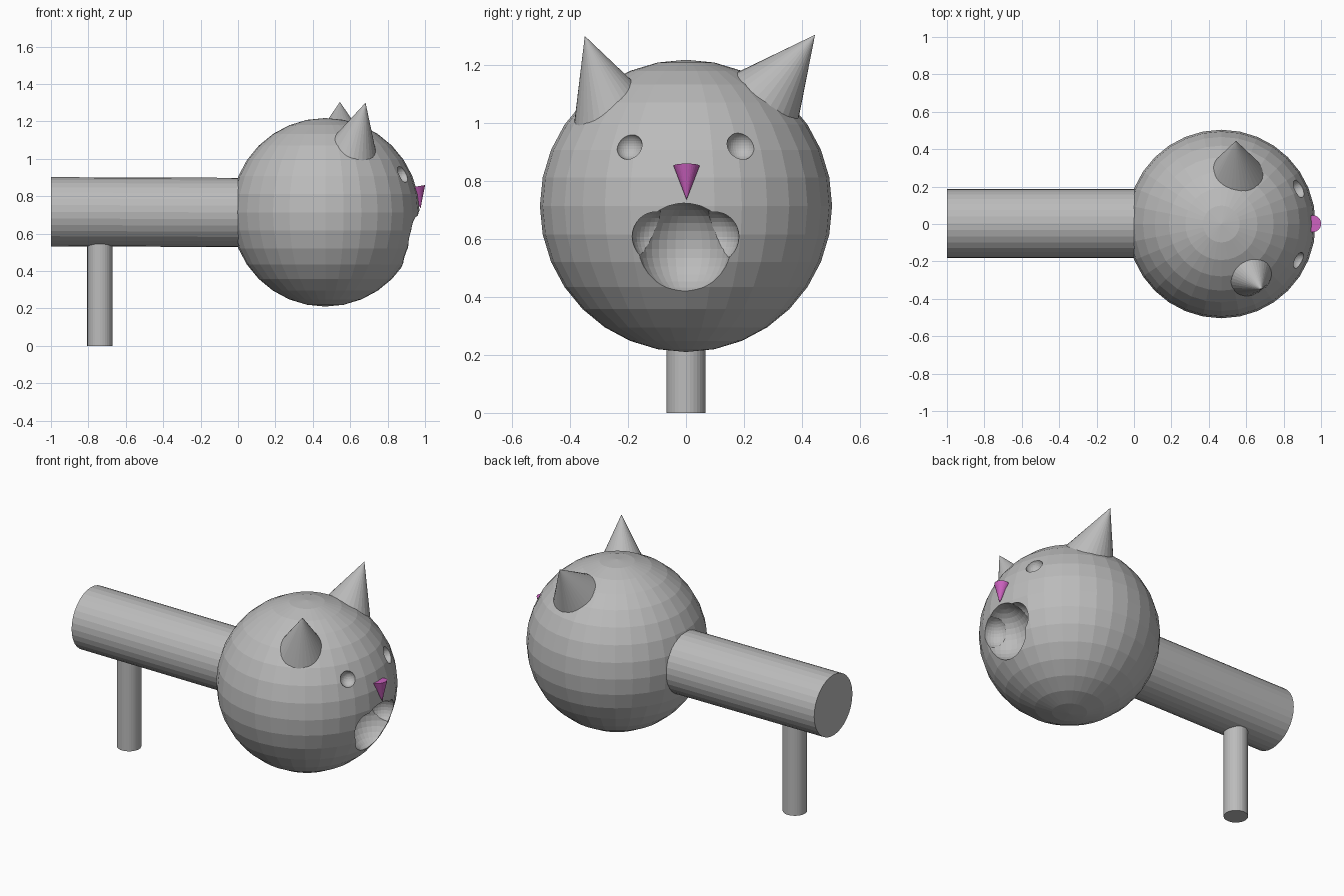
import bpy
from mathutils import Vector

if "Cube" in bpy.data.objects:
    bpy.data.objects.remove(bpy.data.objects["Cube"])


def make_material(name, color):
    mat = bpy.data.materials.new(name)
    mat.diffuse_color = (*color, 1)
    mat.use_nodes = True
    mat.node_tree.nodes["Principled BSDF"].inputs["Base Color"].default_value = mat.diffuse_color
    return mat


grey = make_material("grey", (0.5, 0.5, 0.5))
pink = make_material("pink", (0.6, 0.12, 0.52))


def finish(name, mat):
    obj = bpy.context.object
    obj.name = name
    obj.data.materials.append(mat)
    return obj


def sphere(name, center, radius):
    bpy.ops.mesh.primitive_uv_sphere_add(segments=32, ring_count=16, radius=radius, location=center)
    return finish(name, grey)


def cylinder(name, start, end, radius):
    a, b = Vector(start), Vector(end)
    bpy.ops.mesh.primitive_cylinder_add(
        vertices=32, radius=radius, depth=(b - a).length, location=(a + b) / 2,
        rotation=(b - a).to_track_quat('Z', 'Y').to_euler())
    return finish(name, grey)


def cone(name, tip, axis, radius, depth, mat):
    # axis points from the base to the tip
    d = Vector(axis).normalized()
    bpy.ops.mesh.primitive_cone_add(
        vertices=32, radius1=radius, radius2=0, depth=depth, location=Vector(tip) - d * depth / 2,
        rotation=d.to_track_quat('Z', 'Y').to_euler())
    return finish(name, mat)


# Head with hollowed eyes and mouth
head = sphere("head", (0.467, 0, 0.714), 0.504)
hollows = [
    ("eye_hollow_a", (0.885, -0.197, 0.92), 0.047),
    ("eye_hollow_b", (0.885, 0.190, 0.922), 0.05),
    ("mouth_hollow", (0.94, -0.005, 0.566), 0.16),
    ("cheek_hollow_a", (0.925, -0.093, 0.607), 0.093),
    ("cheek_hollow_b", (0.925, 0.09, 0.607), 0.093),
]
for name, center, radius in hollows:
    cutter = sphere(name, center, radius)
    cutter.hide_render = True
    bpy.context.view_layer.objects.active = head
    mod = head.modifiers.new(name, 'BOOLEAN')
    mod.operation = 'DIFFERENCE'
    mod.solver = 'EXACT'
    mod.object = cutter
    bpy.ops.object.modifier_apply(modifier=name)
    bpy.data.objects.remove(cutter)

# Ears
cone("ear_a", (0.682, -0.349, 1.30), (0.252, -0.328, 0.911), 0.15, 0.31, grey)
cone("ear_b", (0.545, 0.445, 1.304), (0, 0.61, 0.79), 0.155, 0.31, grey)

# Nose
cone("nose", (0.976, 0.002, 0.735), (0.02, 0, -0.117), 0.045, 0.119, pink)

# Body and single leg
cylinder("body", (-1, 0.003, 0.717), (0.1, 0.003, 0.713), 0.185)
cylinder("leg", (-0.738, 0, 0), (-0.738, 0, 0.6), 0.068)
